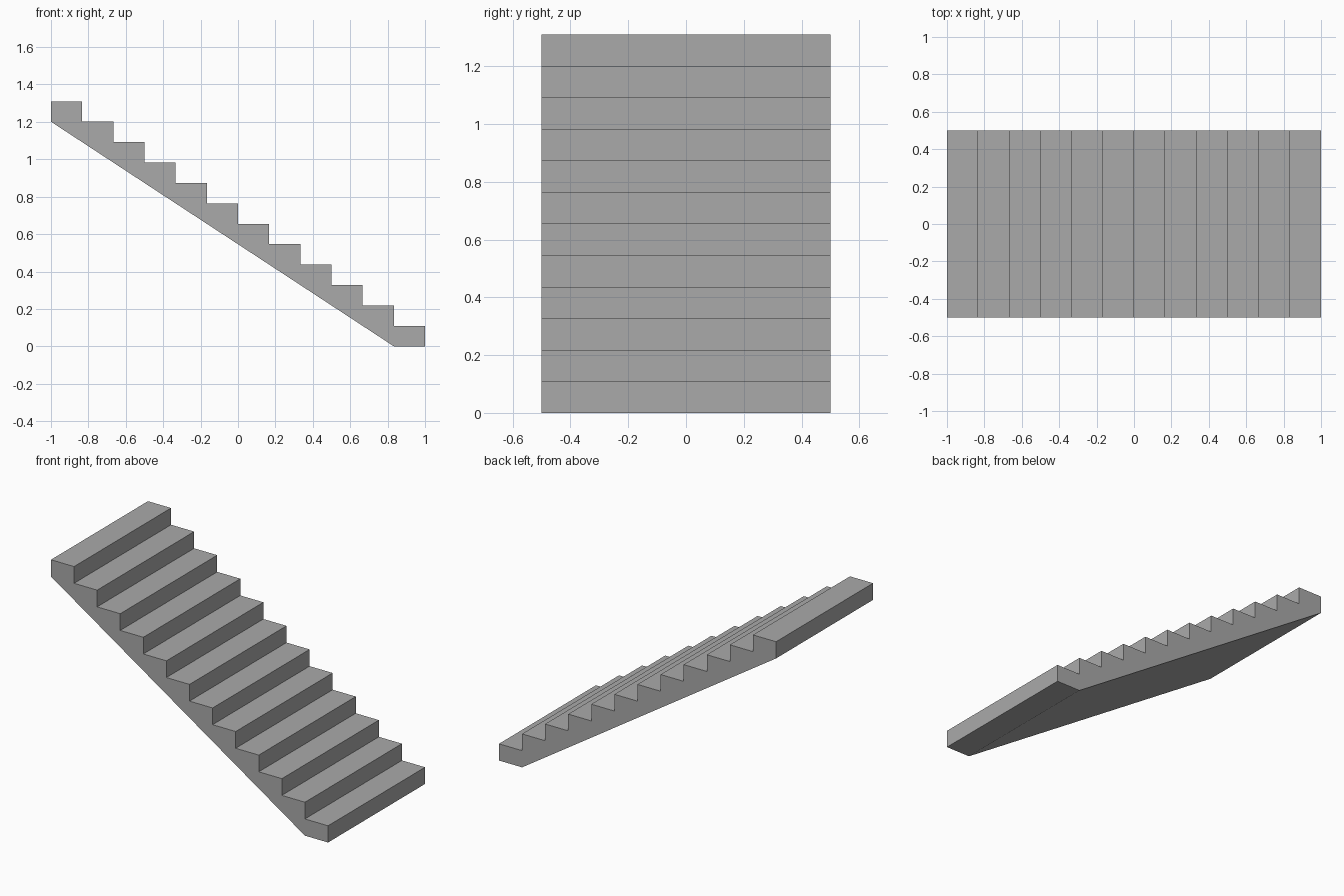
import bpy
import bmesh

cube = bpy.data.objects.get("Cube")
if cube:
    bpy.data.objects.remove(cube, do_unlink=True)

STEPS = 12
LENGTH, WIDTH, HEIGHT = 2.0, 1.0, 1.31
RUN, RISE = LENGTH / STEPS, HEIGHT / STEPS

# Plain concrete colour
concrete = bpy.data.materials.new("concrete_grey")
concrete.use_nodes = True
colour = (0.4, 0.4, 0.4, 1.0)
concrete.diffuse_color = colour
concrete.node_tree.nodes["Principled BSDF"].inputs["Base Color"].default_value = colour

# Side profile: sloping underside, then risers and treads climbing towards -x
profile = [(-LENGTH / 2, HEIGHT - RISE), (LENGTH / 2 - RUN, 0)]
for i in range(STEPS):
    x = LENGTH / 2 - i * RUN
    profile += [(x, i * RISE), (x, (i + 1) * RISE)]
profile.append((-LENGTH / 2, HEIGHT))

# Extrude the profile across the width of the flight
bm = bmesh.new()
side = bm.faces.new([bm.verts.new((x, -WIDTH / 2, z)) for x, z in profile])
extruded = bmesh.ops.extrude_face_region(bm, geom=[side], use_keep_orig=True)
verts = [v for v in extruded["geom"] if isinstance(v, bmesh.types.BMVert)]
bmesh.ops.translate(bm, verts=verts, vec=(0, WIDTH, 0))
bmesh.ops.recalc_face_normals(bm, faces=bm.faces)

mesh = bpy.data.meshes.new("stair_flight")
bm.to_mesh(mesh)
bm.free()
mesh.materials.append(concrete)
stairs = bpy.data.objects.new("stair_flight", mesh)
bpy.context.collection.objects.link(stairs)
